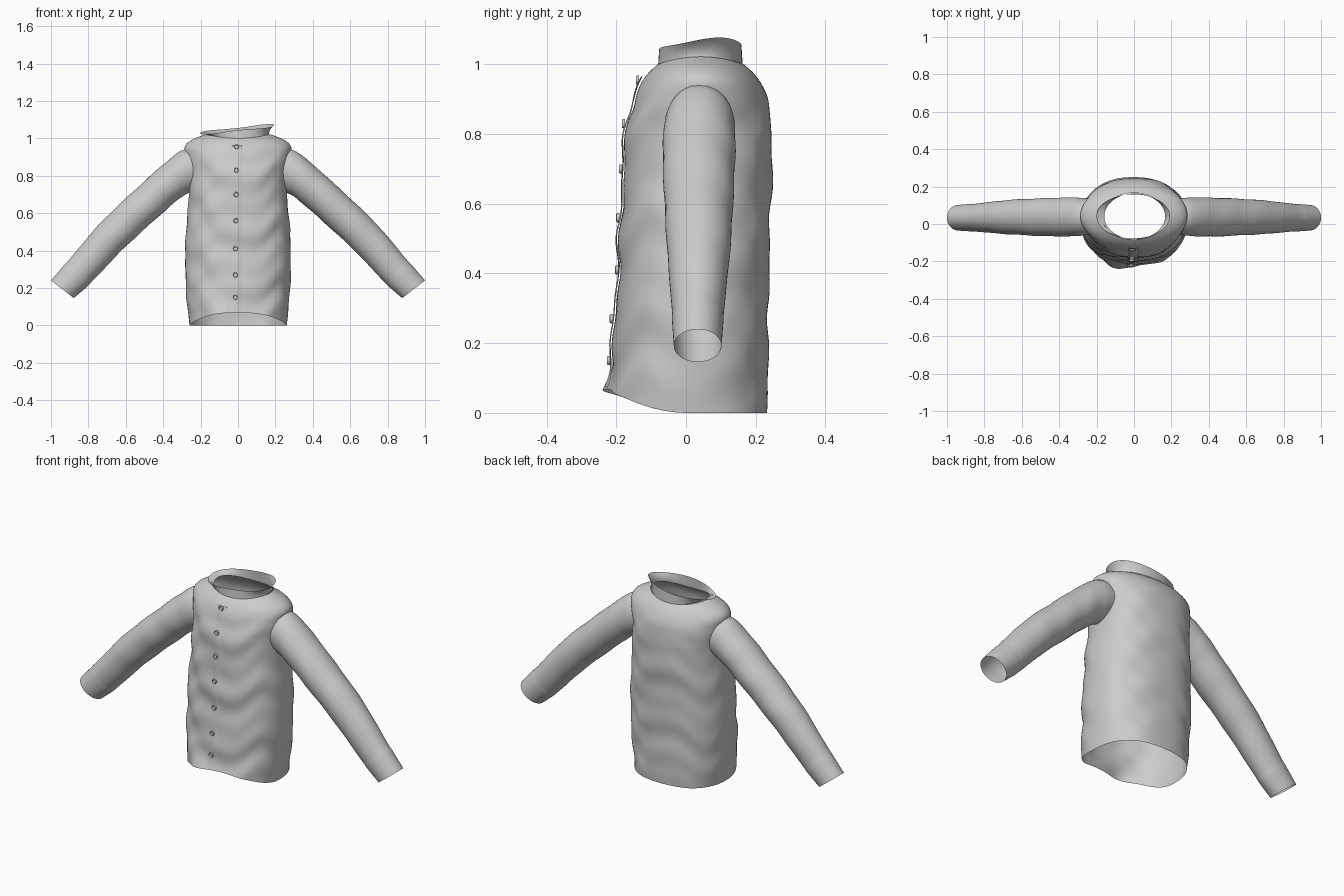
import bpy, bmesh, math
from math import sin, cos, pi, exp

if "Cube" in bpy.data.objects:
    bpy.data.objects.remove(bpy.data.objects["Cube"])

fabric = bpy.data.materials.new("light_grey_fabric")
fabric.diffuse_color = (0.6, 0.6, 0.6, 1)
fabric.use_nodes = True
fabric.node_tree.nodes["Principled BSDF"].inputs["Base Color"].default_value = fabric.diffuse_color


def curve(keys, t):
    """Smooth interpolation through rows of (position, value, value, ...)."""
    t = min(max(t, keys[0][0]), keys[-1][0])
    i = 0
    while i < len(keys) - 2 and t > keys[i + 1][0]:
        i += 1

    def slope(k, c):
        a, b = keys[max(k - 1, 0)], keys[min(k + 1, len(keys) - 1)]
        return (b[c] - a[c]) / (b[0] - a[0])
    a, b = keys[i], keys[i + 1]
    h = b[0] - a[0]
    s = (t - a[0]) / h
    return [a[c] * (2*s**3 - 3*s*s + 1) + b[c] * (3*s*s - 2*s**3)
            + h * (slope(i, c) * (s**3 - 2*s*s + s) + slope(i + 1, c) * (s**3 - s*s))
            for c in range(1, len(a))]


def surface(name, point, rows, cols, closed=True, skip=None):
    """Open sheet or tube from point(u, v), u along the rows, v around."""
    bm = bmesh.new()
    n = cols if closed else cols + 1
    grid = [[bm.verts.new(point(i / rows, j / cols)) for j in range(n)]
            for i in range(rows + 1)]
    for i in range(rows):
        for j in range(cols):
            k = (j + 1) % n
            f = bm.faces.new((grid[i][j], grid[i][k], grid[i + 1][k], grid[i + 1][j]))
            f.smooth = True
            if skip and skip(f.calc_center_median()):
                bm.faces.remove(f)
    loose = [v for v in bm.verts if not v.link_faces]
    bmesh.ops.delete(bm, geom=loose, context='VERTS')
    mesh = bpy.data.meshes.new(name)
    bm.to_mesh(mesh)
    bm.free()
    mesh.materials.append(fabric)
    ob = bpy.data.objects.new(name, mesh)
    bpy.context.collection.objects.link(ob)
    return ob


# Shirt body: height, half width, front y, back y
BODY = [(0.0, .260, -.230, .235), (.15, .275, -.212, .235), (.30, .282, -.200, .237),
        (.50, .278, -.188, .240), (.70, .262, -.178, .247), (.82, .262, -.167, .245),
        (.90, .278, -.150, .236), (.95, .284, -.130, .216), (.985, .245, -.108, .194),
        (1.012, .172, -.082, .166)]


def body_at(zn, a):
    hx, yf, yb = curve(BODY, zn)
    c, s = cos(a), sin(a)
    e = 2 / (2.35 - .35 * min(max((zn - .8) / .15, 0), 1))
    x = hx * math.copysign(abs(c)**e, c)
    y = (yf + yb) / 2 + (yb - yf) / 2 * math.copysign(abs(s)**e, s)
    # soft cloth folds, stronger at the front
    fade = min(1, max(0, (1.0 - zn) / .15))
    w = .0045 * sin(24*zn + 7*x + 2*sin(3*a)) + .003 * sin(41*zn - 11*x + 1.5*cos(5*a))
    w *= fade * (1 if s < 0 else .6) * (.4 + .6 * abs(s))
    x += w * c
    y += w * s
    if s < 0:  # hem kicks out at the front
        y -= .024 * exp(-((x + .09) / .08)**2 - (zn / .13)**2)
    top = min(max((zn - .85) / .16, 0), 1)
    return x, y, zn + top * (-.012 + .022 * c * c)


def body_point(u, v):
    a = 2 * pi * v
    hem = .068 * max(0, -sin(a))**1.6
    return body_at(hem + u * (1.012 - hem), a)


def in_armhole(p):
    return abs(p.x) > .18 and ((p.y - .04) / .088)**2 + ((p.z - .83) / .108)**2 < 1


surface("shirt_body", body_point, 90, 120, skip=in_armhole)

# Sleeves: position, upper x, upper z, lower x, lower z, front y, back y
SLEEVE = [(0, .225, .945, .235, .725, -.055, .135), (.08, .300, .935, .262, .708, -.062, .140),
          (.20, .385, .873, .300, .688, -.066, .142), (.34, .490, .780, .385, .617, -.066, .140),
          (.62, .730, .553, .610, .412, -.055, .128), (.87, .912, .340, .790, .225, -.040, .108),
          (1, 1.00, .240, .878, .146, -.035, .102)]


def sleeve_point(side):
    def point(u, v):
        ux, uz, lx, lz, yf, yb = curve(SLEEVE, u)
        a = 2 * pi * v
        r = 1 + .018 * sin(34*u + 2*sin(a + side)) * sin(pi * u) * (1 - .6 * u)
        r += .02 if u > .885 else 0     # slightly raised cuff band
        if u > .885:
            r -= .02 * (u - .885) / .115
        x = (ux + lx) / 2 + (ux - lx) / 2 * r * cos(a)
        z = (uz + lz) / 2 + (uz - lz) / 2 * r * cos(a)
        y = (yf + yb) / 2 - side * (yb - yf) / 2 * r * sin(a)
        return side * x, y, z
    return point


for label, side in (("right", 1), ("left", -1)):
    surface(label + "_sleeve", sleeve_point(side), 70, 48)


# Standing collar, flaring outward and higher on one side
def collar_point(u, v):
    a = 2 * pi * v
    c, s = cos(a), sin(a)
    flare = u * u
    x = .004 + (.163 + .034 * flare) * c - .008 * u
    y = .041 + (.122 - .004 * u) * s
    low = .990 + .030 * c * c + .006 * s
    high = 1.049 + .022 * c + .010 * s + .004 * sin(3 * a)
    return x, y, low + u * (high - low)


surface("collar", collar_point, 8, 72)


def front_y(x, z):
    """Front surface of the body at a given x, z."""
    best = min((body_at(z, -pi/2 + k * .006) for k in range(-70, 71)),
               key=lambda p: abs(p[0] - x))
    return best[1]


# Button band down the front, with a slightly rippled edge
def band_point(u, v):
    z = .075 + u * .89
    x = -.03 + .055 * v + .004 * sin(37 * z) - .006 * (1 - u)
    return x, front_y(x, z) - .004 - .003 * sin(pi * v), z


surface("button_band", band_point, 60, 6, closed=False)

# Buttons: a rim around a sunken disc
for i, z in enumerate((.15, .27, .41, .56, .70, .83, .955)):
    x = -.008 - .008 * (1 - z)
    y = front_y(x, z) - .007

    def button_point(u, v):
        r, d = curve([(0, .013, 0), (.3, .013, .007), (.5, .010, .009),
                      (.7, .008, .006), (1, .0005, .006)], u)
        a = 2 * pi * v
        return x + r * cos(a), y - d, z + r * sin(a)

    ob = surface("button_%d" % (i + 1), button_point, 8, 16)
    ob.data.flip_normals()
